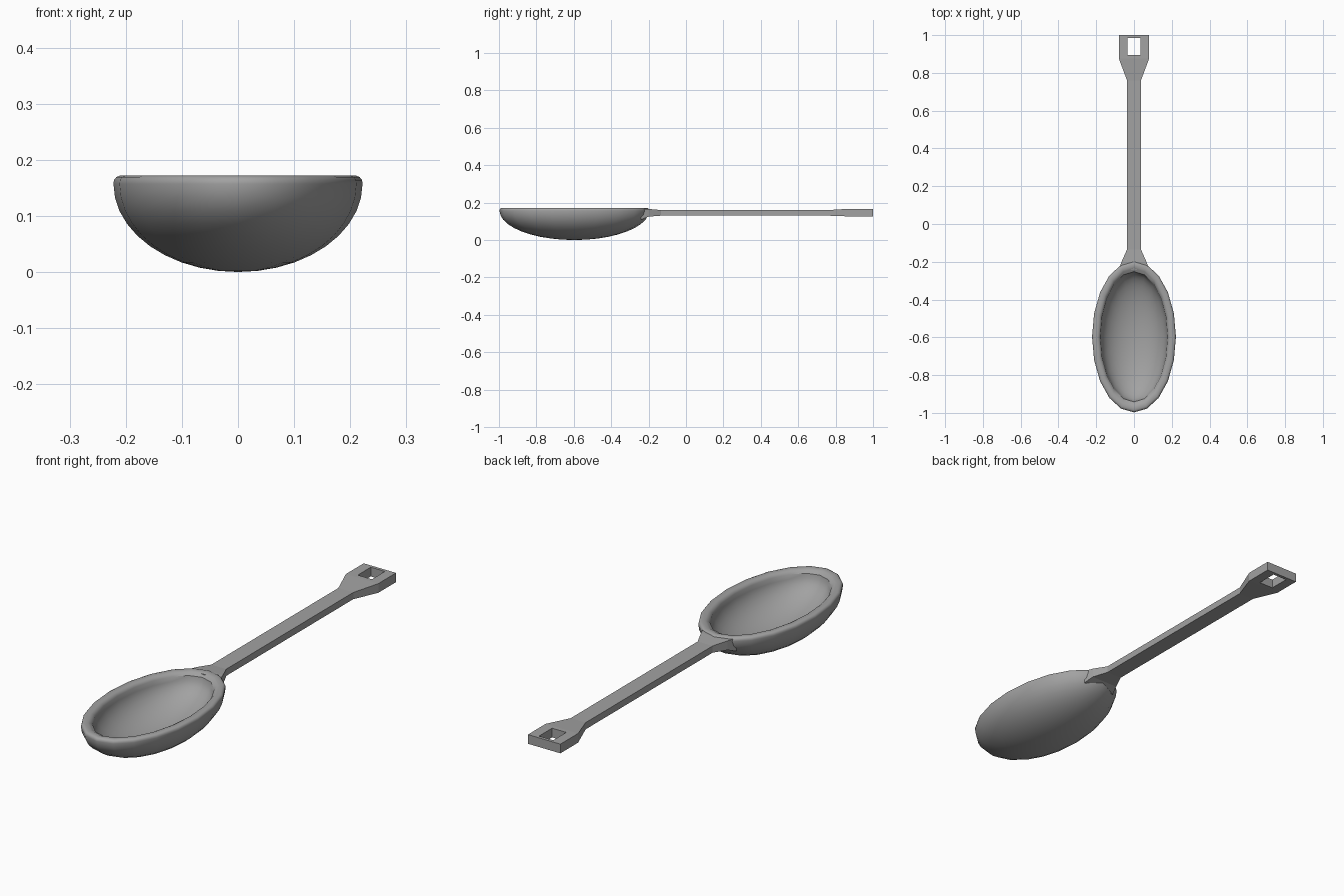
import bpy, bmesh, math

cube = bpy.data.objects.get("Cube")
if cube:
    bpy.data.objects.remove(cube, do_unlink=True)

grey = bpy.data.materials.new("grey metal")
grey.use_nodes = True
colour = (0.36, 0.36, 0.36, 1)
grey.diffuse_color = colour
grey.node_tree.nodes["Principled BSDF"].inputs["Base Color"].default_value = colour


def finish(bm, name):
    bmesh.ops.recalc_face_normals(bm, faces=bm.faces)
    mesh = bpy.data.meshes.new(name)
    bm.to_mesh(mesh)
    bm.free()
    mesh.materials.append(grey)
    obj = bpy.data.objects.new(name, mesh)
    bpy.context.collection.objects.link(obj)
    return obj


def bridge(bm, a, b):
    n = len(a)
    for i in range(n):
        j = (i + 1) % n
        bm.faces.new((a[i], a[j], b[j], b[i]))


# Oval bowl: outer shell, rounded rim, inner shell as stacked elliptical rings
SIDES, STEPS = 20, 10
RX, RY, CY = 0.222, 0.4, -0.597
angles = [math.pi / 2 * k / STEPS for k in range(1, STEPS + 1)]
outer = [(RX * math.sin(a), RY * math.sin(a), 0.157 * (1 - math.cos(a))) for a in angles]
rim = [(RX - d, RY - d, z) for d, z in
       ((0.001, 0.164), (0.005, 0.169), (0.012, 0.172), (0.03, 0.171), (0.038, 0.167))]
inner = [(0.178 * math.sin(a), 0.345 * math.sin(a), 0.158 - 0.13 * math.cos(a))
         for a in reversed(angles)]

bm = bmesh.new()
rings = []
for rx, ry, z in outer + rim + inner:
    rings.append([bm.verts.new((rx * math.sin(t), CY - ry * math.cos(t), z))
                  for t in (2 * math.pi * i / SIDES for i in range(SIDES))])
for a, b in zip(rings, rings[1:]):
    bridge(bm, a, b)
for ring, z in ((rings[0], 0), (rings[-1], 0.028)):
    pole = bm.verts.new((0, CY, z))
    for i in range(SIDES):
        bm.faces.new((ring[i], ring[(i + 1) % SIDES], pole))
bowl = finish(bm, "bowl")
bpy.context.view_layer.objects.active = bowl
bowl.select_set(True)
bpy.ops.object.shade_smooth_by_angle(angle=math.radians(40))
bowl.select_set(False)

# Handle: rectangular sections (y, half width, bottom, top)
stations = ((-0.24, 0.08, 0.108, 0.167), (-0.2, 0.066, 0.125, 0.166),
            (-0.135, 0.037, 0.13, 0.16), (0.76, 0.037, 0.13, 0.16),
            (0.875, 0.08, 0.126, 0.167), (1.0, 0.08, 0.126, 0.167))
bm = bmesh.new()
loops = [[bm.verts.new((x, y, z)) for x, z in ((-w, lo), (w, lo), (w, hi), (-w, hi))]
         for y, w, lo, hi in stations]
for a, b in zip(loops, loops[1:]):
    bridge(bm, a, b)
bm.faces.new(loops[0])
bm.faces.new(loops[-1])
handle = finish(bm, "handle")

# Hanging hole
bm = bmesh.new()
bmesh.ops.create_cube(bm, size=1)
cutter = finish(bm, "hole_cutter")
cutter.location = (0, 0.94, 0.15)
cutter.scale = (0.07, 0.092, 0.2)
cutter.hide_render = True
cutter.hide_set(True)
cut = handle.modifiers.new("hanging hole", "BOOLEAN")
cut.operation = "DIFFERENCE"
cut.solver = "EXACT"
cut.object = cutter
